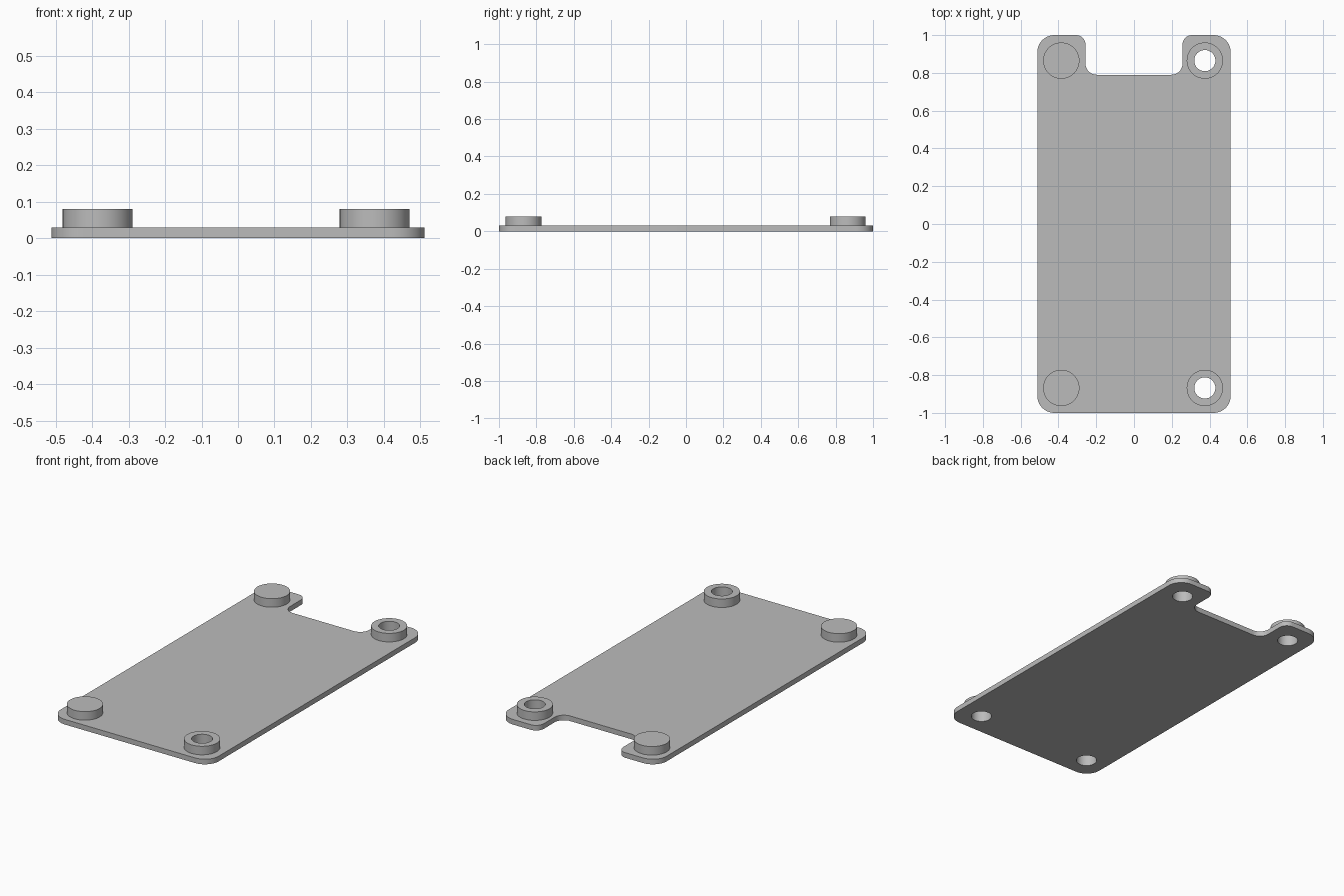
import bpy
import bmesh
from math import cos, sin, pi
from mathutils import Vector

cube = bpy.data.objects.get("Cube")
if cube:
    bpy.data.objects.remove(cube, do_unlink=True)

HALF_W, HALF_L = 0.512, 1.0
PLATE_H, BOSS_H = 0.03, 0.08
NOTCH_X, NOTCH_Y = 0.257, 0.79
BOSS_R, HOLE_R = 0.096, 0.056
SIDES = 48
BOSSES = {
    "front_right_boss": (-0.385, -0.868),
    "front_left_boss": (0.375, -0.868),
    "back_right_boss": (-0.385, 0.865),
    "back_left_boss": (0.375, 0.865),
}

grey = bpy.data.materials.new("light_grey")
grey.use_nodes = True
grey.diffuse_color = (0.5, 0.5, 0.5, 1)
grey.node_tree.nodes["Principled BSDF"].inputs["Base Color"].default_value = (0.5, 0.5, 0.5, 1)


def circle(cx, cy, r):
    angles = [2 * pi * i / SIDES for i in range(SIDES)]
    return [(cx + r * cos(a), cy + r * sin(a)) for a in angles]


def rounded(corners, steps=10):
    """Outline with a round arc at every right-angled corner (x, y, radius)."""
    points = []
    for i, (x, y, r) in enumerate(corners):
        p = Vector((x, y))
        before = (Vector(corners[i - 1][:2]) - p).normalized()
        after = (Vector(corners[(i + 1) % len(corners)][:2]) - p).normalized()
        centre = p + (before + after) * r
        for k in range(steps + 1):
            a = pi / 2 * k / steps
            points.append(centre - after * r * cos(a) - before * r * sin(a))
    return points


def add_loop(bm, points, z):
    verts = [bm.verts.new((p[0], p[1], z)) for p in points]
    return [bm.edges.new((v, verts[(i + 1) % len(verts)])) for i, v in enumerate(verts)]


def finish(bm, name):
    bmesh.ops.recalc_face_normals(bm, faces=bm.faces)
    mesh = bpy.data.meshes.new(name)
    bm.to_mesh(mesh)
    bm.free()
    mesh.materials.append(grey)
    obj = bpy.data.objects.new(name, mesh)
    bpy.context.collection.objects.link(obj)
    bpy.ops.object.select_all(action='DESELECT')
    obj.select_set(True)
    bpy.context.view_layer.objects.active = obj
    bpy.ops.object.shade_smooth_by_angle(angle=pi / 6)


# Plate: rounded outline with a notch in the back edge and four through holes
half = [(HALF_W, -HALF_L, 0.09), (HALF_W, HALF_L, 0.09),
        (NOTCH_X, HALF_L, 0.05), (NOTCH_X, NOTCH_Y, 0.06)]
outline = half + [(-x, y, r) for x, y, r in reversed(half)]
bm = bmesh.new()
edges = add_loop(bm, rounded(outline), 0)
for x, y in BOSSES.values():
    edges += add_loop(bm, circle(x, y, HOLE_R), 0)
bmesh.ops.triangle_fill(bm, use_beauty=True, use_dissolve=False, edges=edges)
top = bmesh.ops.extrude_face_region(bm, geom=bm.faces[:], use_keep_orig=True)["geom"]
bmesh.ops.translate(bm, vec=(0, 0, PLATE_H),
                    verts=[g for g in top if isinstance(g, bmesh.types.BMVert)])
finish(bm, "plate")

# Bosses: hollow round standoffs above the holes
for name, (x, y) in BOSSES.items():
    bm = bmesh.new()
    rings = [(BOSS_R, PLATE_H), (BOSS_R, BOSS_H), (HOLE_R, BOSS_H), (HOLE_R, PLATE_H)]
    loops = [add_loop(bm, circle(x, y, r), z) for r, z in rings]
    for lower, upper in zip(loops, loops[1:]):
        bmesh.ops.bridge_loops(bm, edges=lower + upper)
    finish(bm, name)
